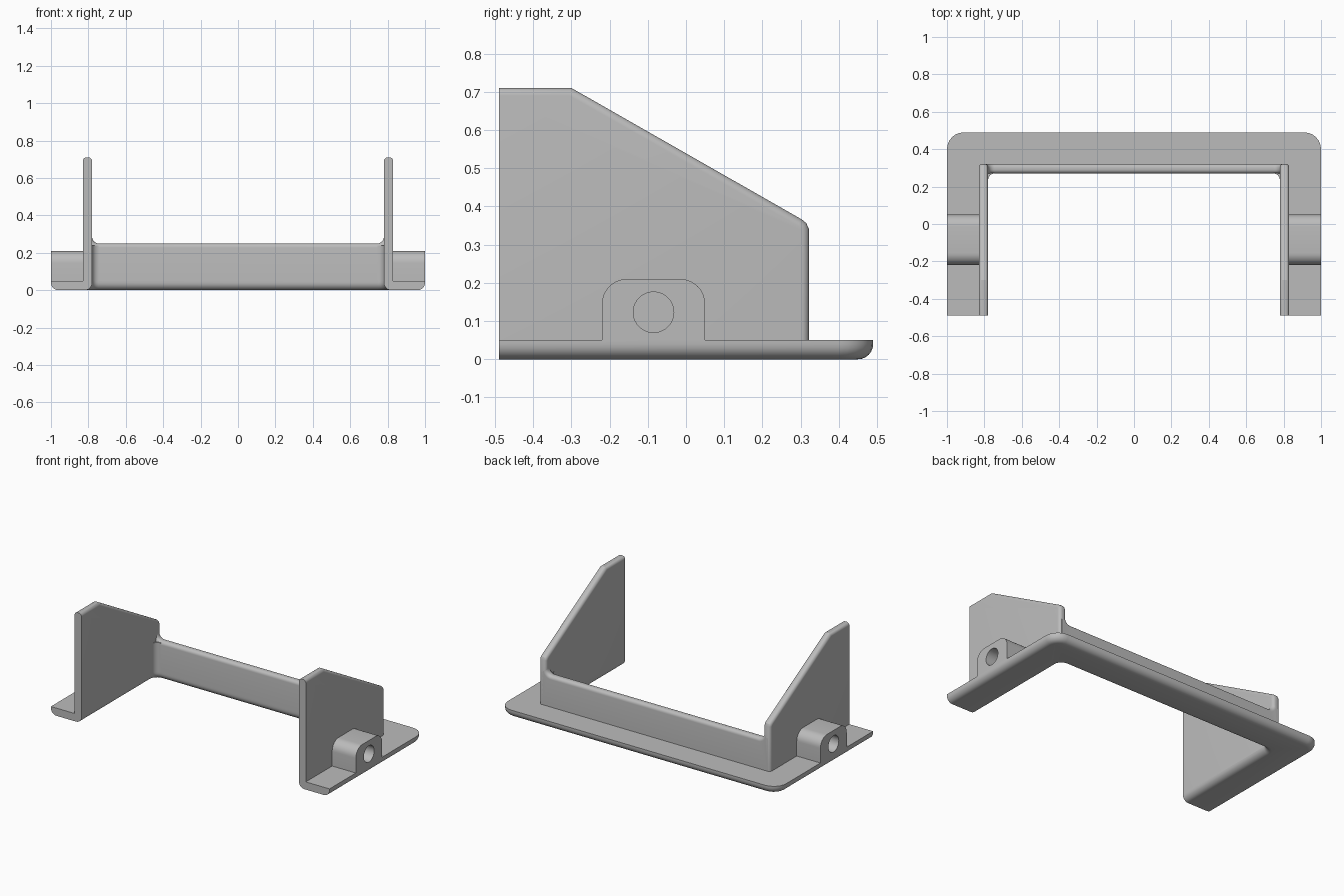
import bpy, bmesh
from math import sin, cos, pi
from mathutils import Vector

cube = bpy.data.objects.get("Cube")
if cube:
    bpy.data.objects.remove(cube, do_unlink=True)

grey = bpy.data.materials.new("plain grey")
grey.use_nodes = True
GREY = (0.5, 0.5, 0.5, 1)
grey.diffuse_color = GREY
grey.node_tree.nodes["Principled BSDF"].inputs["Base Color"].default_value = GREY

FRONT, INNER, OUTER = -0.49, 0.78, 0.83
BAR_FRONT, BAR_BACK, BASE_TOP = 0.27, 0.322, 0.05


def arc(cx, cy, r, start, end, n=8):
    angles = [start + (end - start) * i / n for i in range(n + 1)]
    return [(cx + r * cos(a), cy + r * sin(a)) for a in angles]


def prism(points, axis, low, high):
    """Extrude a closed 2D profile along one axis."""
    bm = bmesh.new()

    def place(p, d):
        c = list(p)
        c.insert(axis, d)
        return bm.verts.new(c)
    a = [place(p, low) for p in points]
    b = [place(p, high) for p in points]
    bm.faces.new(a)
    bm.faces.new(b[::-1])
    for i in range(len(a)):
        j = (i + 1) % len(a)
        bm.faces.new((a[i], b[i], b[j], a[j]))
    bmesh.ops.recalc_face_normals(bm, faces=bm.faces)
    return bm


def round_edges(bm, radius, rule, segments=6):
    """Round every edge whose midpoint and direction satisfy the rule."""
    edges = []
    for e in bm.edges:
        p, q = (v.co for v in e.verts)
        if rule((p + q) / 2, (q - p).normalized()):
            edges.append(e)
    bmesh.ops.bevel(bm, geom=edges, offset=radius, offset_type='OFFSET',
                    segments=segments, profile=0.5, affect='EDGES')


def smooth(ob):
    bpy.ops.object.select_all(action='DESELECT')
    ob.select_set(True)
    bpy.context.view_layer.objects.active = ob
    bpy.ops.object.shade_smooth_by_angle(angle=0.42)


def finish(bm, name):
    bmesh.ops.recalc_face_normals(bm, faces=bm.faces)
    mesh = bpy.data.meshes.new(name)
    bm.to_mesh(mesh)
    bm.free()
    mesh.materials.append(grey)
    ob = bpy.data.objects.new(name, mesh)
    bpy.context.collection.objects.link(ob)
    smooth(ob)
    return ob


# U-shaped base flange with rounded corners and underside
half = [(1, FRONT), (1, 0.49), (-1, 0.49), (-1, FRONT)]
inside = [(-INNER, FRONT), (-INNER, BAR_FRONT), (INNER, BAR_FRONT), (INNER, FRONT)]
bm = prism(half + inside, 2, 0, BASE_TOP)
round_edges(bm, 0.09, lambda m, d: abs(d.z) > 0.9 and m.y > 0.4)
round_edges(bm, 0.035, lambda m, d: abs(d.z) > 0.9 and 0.2 < m.y < 0.3)
round_edges(bm, 0.04, lambda m, d: m.z < 0.001 and m.y > FRONT + 0.01)
finish(bm, "base_flange")

# Rear crossbar, its top sweeping up into the side plates
R = 0.035
sweep = arc(INNER - R, 0.25 + R, R, 0, -pi / 2)
top = [(0.815, 0.25 + R)] + sweep
profile = [(-0.815, 0.04), (0.815, 0.04)] + top + [(-x, z) for x, z in reversed(top)]
bm = prism(profile, 1, BAR_FRONT, BAR_BACK)
round_edges(bm, 0.022, lambda m, d: abs(d.y) < 0.1 and m.z > 0.2 and abs(m.x) < 0.81)
finish(bm, "rear_crossbar")

for side, s in (("left", 1), ("right", -1)):
    # Side plate with sloping, rounded top
    profile = [(FRONT, 0.04), (FRONT, 0.71), (-0.3, 0.71), (0.303, 0.366),
               (0.315, 0.356), (0.322, 0.34), (0.322, 0.04)]
    bm = prism(profile, 0, *sorted((s * INNER, s * OUTER)))
    round_edges(bm, 0.02, lambda m, d: abs(d.x) < 0.1 and m.z > 0.05
                and m.y > FRONT + 0.01)
    finish(bm, side + "_plate")

    # Concave fillet between plate and crossbar
    curve = arc(INNER - R, BAR_FRONT - R, R, 0, pi / 2)
    corner = [(INNER + 0.01, BAR_FRONT - R)] + curve + [
        (INNER - R, BAR_FRONT + 0.01), (INNER + 0.01, BAR_FRONT + 0.01)]
    finish(prism([(s * x, y) for x, y in corner], 2, 0.045, 0.24), side + "_corner_fillet")

    # Mounting boss with a blind hole
    r = 0.065
    profile = [(-0.22, BASE_TOP)] + arc(-0.22 + r, 0.21 - r, r, pi, pi / 2)
    profile += arc(0.05 - r, 0.21 - r, r, pi / 2, 0) + [(0.05, BASE_TOP)]
    boss = finish(prism(profile, 0, *sorted((s * OUTER, s))), side + "_boss")
    hole = finish(prism(arc(-0.085, 0.123, 0.053, 0, 2 * pi, 40)[:-1], 0,
                        *sorted((s * 0.8, s * 1.05))), side + "_hole_cutter")
    hole.hide_render = True
    cut = boss.modifiers.new("hole", 'BOOLEAN')
    cut.operation, cut.solver, cut.object = 'DIFFERENCE', 'EXACT', hole
    bpy.context.view_layer.objects.active = boss
    bpy.ops.object.modifier_apply(modifier=cut.name)
    bpy.data.objects.remove(hole, do_unlink=True)
    smooth(boss)
